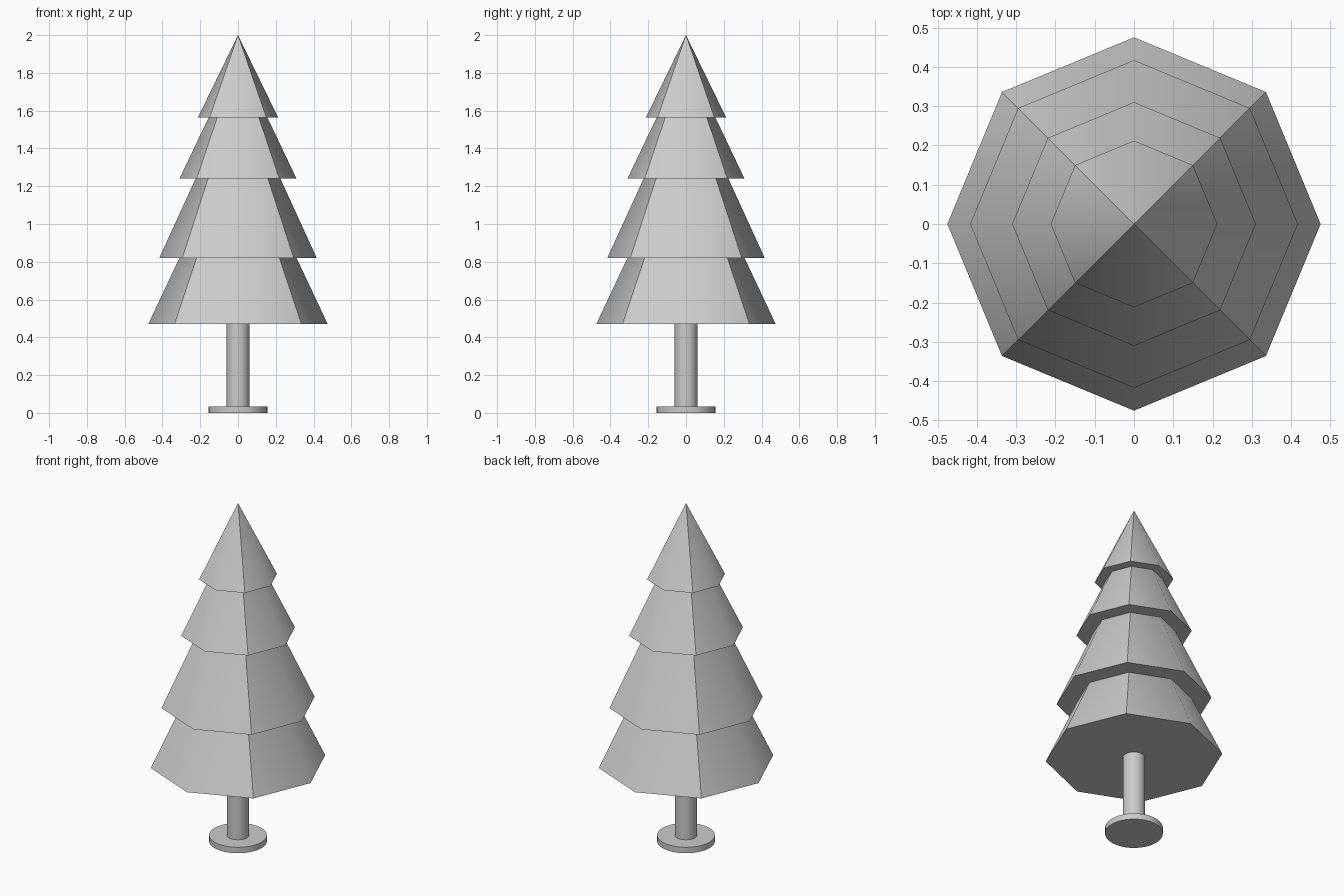
import bpy
import bmesh
import math

cube = bpy.data.objects.get("Cube")
if cube:
    bpy.data.objects.remove(cube, do_unlink=True)

grey = bpy.data.materials.new("plain grey")
grey.use_nodes = True
colour = (0.6, 0.6, 0.6, 1)
grey.diffuse_color = colour
grey.node_tree.nodes["Principled BSDF"].inputs["Base Color"].default_value = colour


def add_tier(name, radius, bottom, apex):
    """Eight-sided closed cone, creased along its four diagonal ridges."""
    bm = bmesh.new()
    ring = [bm.verts.new((radius * math.cos(i * math.pi / 4),
                          radius * math.sin(i * math.pi / 4), bottom))
            for i in range(8)]
    tip = bm.verts.new((0, 0, apex))
    bm.faces.new(reversed(ring))
    for i in range(8):
        bm.faces.new((ring[i], ring[(i + 1) % 8], tip)).smooth = True
    for edge in bm.edges:
        on_rim = tip not in edge.verts
        diagonal = any(v in ring[1::2] for v in edge.verts)
        edge.smooth = not (on_rim or diagonal)
    mesh = bpy.data.meshes.new(name)
    bm.to_mesh(mesh)
    bm.free()
    mesh.materials.append(grey)
    obj = bpy.data.objects.new(name, mesh)
    bpy.context.collection.objects.link(obj)


def add_cylinder(name, radius, bottom, top):
    bpy.ops.mesh.primitive_cylinder_add(
        vertices=48, radius=radius, depth=top - bottom,
        location=(0, 0, (bottom + top) / 2))
    obj = bpy.context.object
    obj.name = name
    obj.data.materials.append(grey)
    bpy.ops.object.shade_smooth_by_angle(angle=math.radians(30))


# Stand and trunk
add_cylinder("base_disc", 0.155, 0, 0.035)
add_cylinder("trunk", 0.06, 0.03, 0.48)

# Foliage, from the widest tier up to the tip
add_tier("bottom_tier", 0.475, 0.47, 1.48)
add_tier("lower_middle_tier", 0.417, 0.82, 1.73)
add_tier("upper_middle_tier", 0.31, 1.24, 1.89)
add_tier("top_tier", 0.212, 1.565, 2.0)
